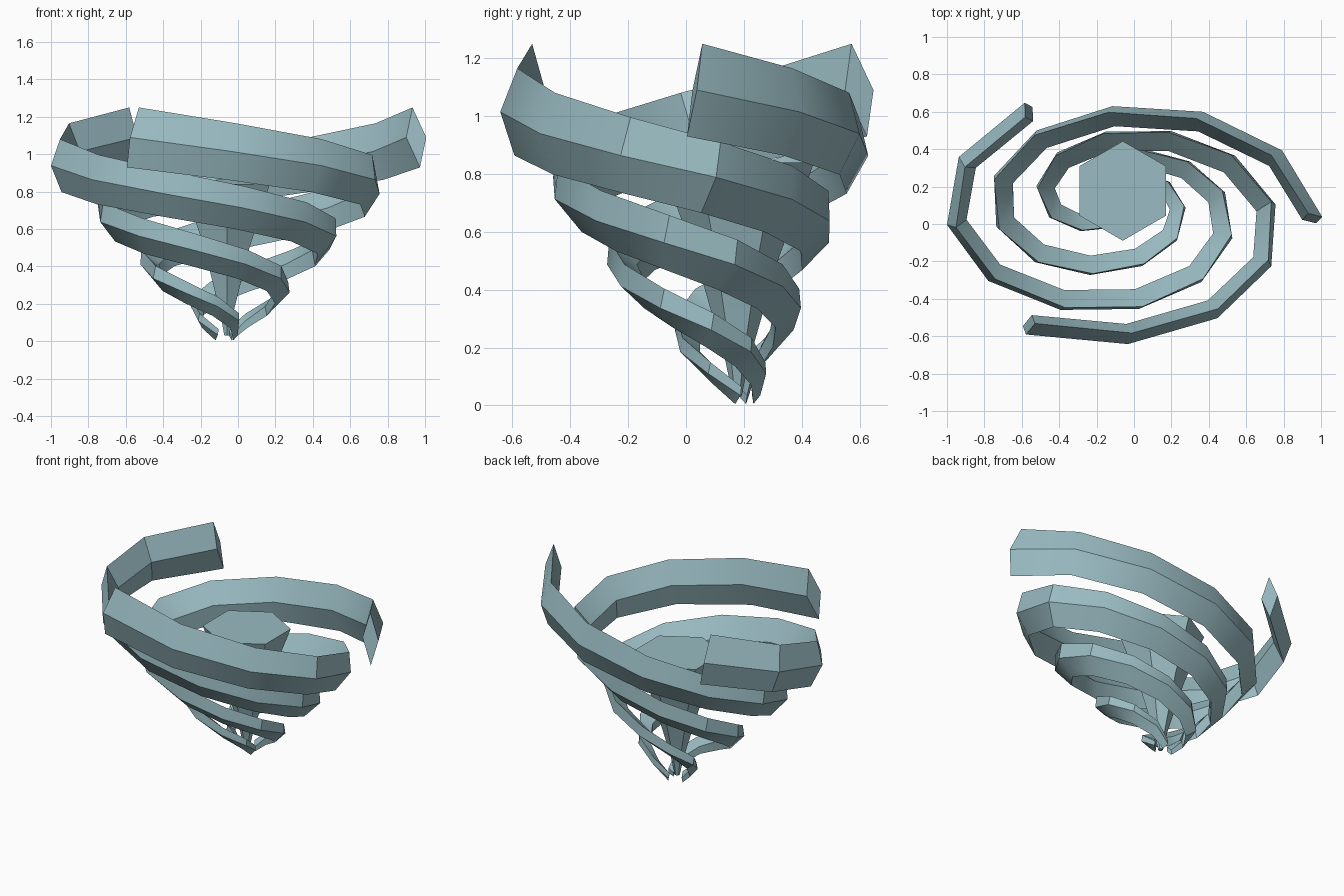
import bpy, bmesh, math
from mathutils import Vector

if "Cube" in bpy.data.objects:
    bpy.data.objects.remove(bpy.data.objects["Cube"])

teal = bpy.data.materials.new("pale_teal")
teal.diffuse_color = (0.32, 0.50, 0.54, 1)
teal.use_nodes = True
teal.node_tree.nodes["Principled BSDF"].inputs["Base Color"].default_value = teal.diffuse_color
STEPS = 14


def make_object(name, bm):
    bmesh.ops.recalc_face_normals(bm, faces=bm.faces)
    mesh = bpy.data.meshes.new(name)
    bm.to_mesh(mesh)
    bm.free()
    mesh.materials.append(teal)
    mesh.shade_smooth()
    mesh.set_sharp_from_angle(angle=math.radians(35))
    obj = bpy.data.objects.new(name, mesh)
    bpy.context.collection.objects.link(obj)
    return obj


def loft(name, rings):
    bm = bmesh.new()
    loops = [[bm.verts.new(p) for p in ring] for ring in rings]
    for a, b in zip(loops, loops[1:]):
        for i in range(len(a)):
            j = (i + 1) % len(a)
            bm.faces.new((a[i], a[j], b[j], b[i]))
    bm.faces.new(loops[0])
    bm.faces.new(loops[-1])
    return make_object(name, bm)


def path(n, start):
    # elliptical spiral that shrinks and drifts back as it descends
    r = 1 - 0.045 * n - 0.0016 * n * n
    r -= 0.042 * math.sin(math.pi * min(max(n, 0), 12) / 12)
    a = start + math.radians(31.2) * n
    return Vector((-0.057 + 1.01 * r * math.cos(a),
                   0.03 + 0.0009 * n * n + 0.657 * r * math.sin(a),
                   1.09 - 0.0754 * n))


def section(n, start):
    # tall diamond section that leans outward further down
    c = path(n, start)
    t = path(n + 0.5, start) - path(n - 0.5, start)
    t.z = 0
    t.normalize()
    out = Vector((t.y, -t.x, 0))
    h = 0.16 - 0.0093 * n
    w = 0.054 * (1 - (n / 15) ** 5)
    lean = w * min(0.85, -0.3 + 0.25 * n)
    up = Vector((0, 0, h)) + out * lean + t * h * 0.18
    return [c + up, c + out * w, c - up, c - out * w]


# three spiral ribbons
for k in range(3):
    loft(f"spiral_ribbon_{k + 1}",
         [section(n, math.radians(120 * k)) for n in range(STEPS + 1)])

# six sided tapering core
profile = [(0.03, 0.015), (0.15, 0.04), (0.5, 0.14), (0.84, 0.266)]
loft("core", [[(-0.06 + r * math.sin(math.radians(60 * i)),
                0.177 + r * math.cos(math.radians(60 * i)), z) for i in range(6)]
              for z, r in profile])
